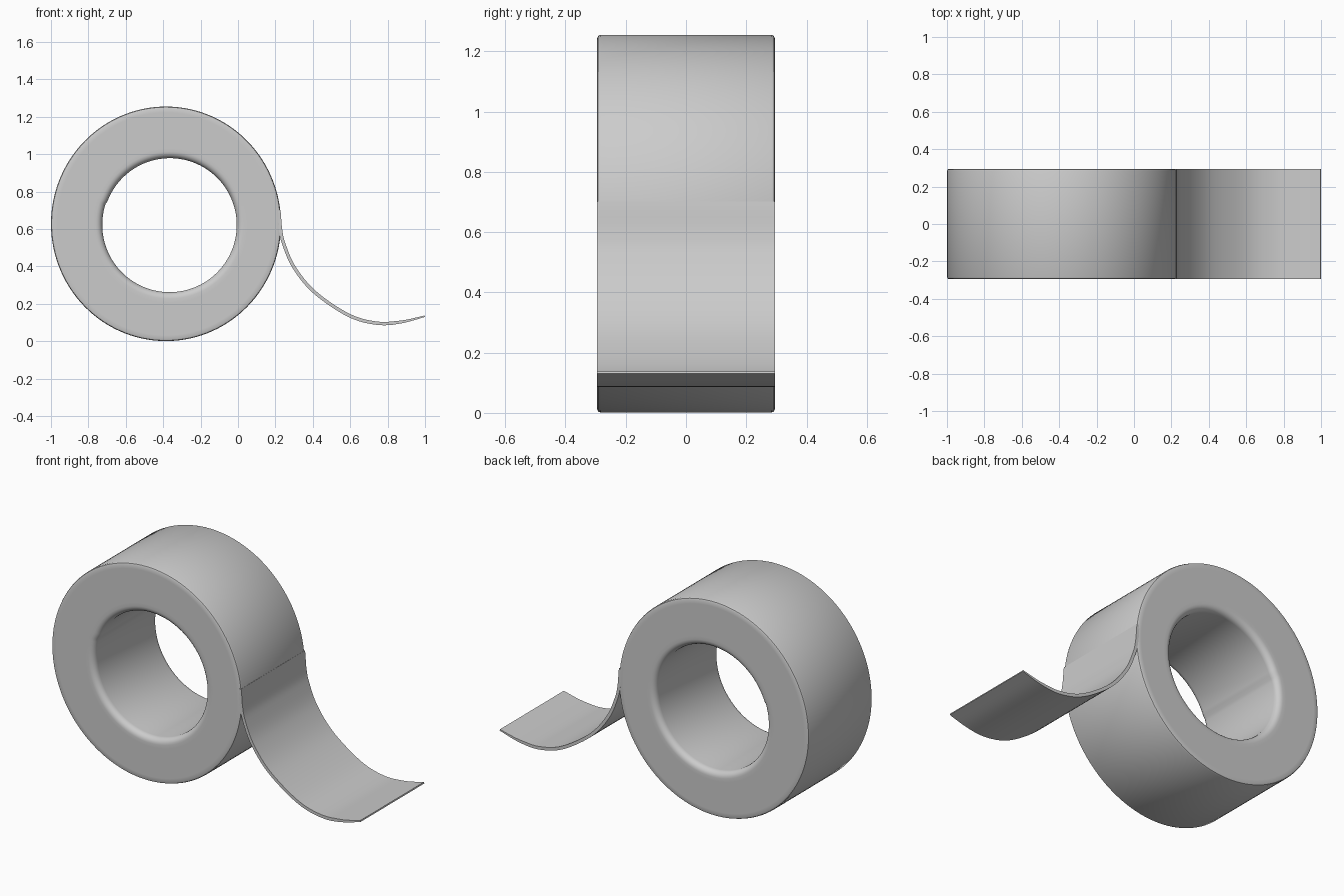
import bpy, bmesh
from math import sin, cos, pi, radians
from mathutils import Vector

cube = bpy.data.objects.get("Cube")
if cube:
    bpy.data.objects.remove(cube)

HALF = 0.295  # half the tape width

grey = bpy.data.materials.new("tape grey")
grey.use_nodes = True
colour = (0.6, 0.6, 0.6, 1)
grey.diffuse_color = colour
grey.node_tree.nodes["Principled BSDF"].inputs["Base Color"].default_value = colour


def loft(name, sections, closed):
    """Skin a row of equal closed cross-sections; cap the ends if open."""
    bm = bmesh.new()
    rings = [[bm.verts.new(p) for p in s] for s in sections]
    n = len(rings[0])
    pairs = list(zip(rings, rings[1:]))
    if closed:
        pairs.append((rings[-1], rings[0]))
    for a, b in pairs:
        for i in range(n):
            j = (i + 1) % n
            bm.faces.new((a[i], a[j], b[j], b[i]))
    if not closed:
        bm.faces.new(rings[0])
        bm.faces.new(rings[-1])
    bmesh.ops.recalc_face_normals(bm, faces=bm.faces)
    mesh = bpy.data.meshes.new(name)
    bm.to_mesh(mesh)
    bm.free()
    mesh.materials.append(grey)
    obj = bpy.data.objects.new(name, mesh)
    bpy.context.collection.objects.link(obj)
    bpy.ops.object.select_all(action='DESELECT')
    obj.select_set(True)
    bpy.context.view_layer.objects.active = obj
    bpy.ops.object.shade_smooth_by_angle(angle=radians(35))
    return obj


# Cross-section of the roll: (blend 0 = hole, 1 = outside; radial inset; y)
def half_section():
    pts = []
    rim, edge, steps = 0.035, 0.012, 5
    for k in range(steps + 1):          # soft rim of the hole
        t = pi / 2 * k / steps
        pts.append((0, rim * (1 - cos(t)), -HALF + rim * (1 - sin(t))))
    pts.append((0, rim + 0.02, -HALF))
    pts.append((1, -edge - 0.02, -HALF))
    for k in range(3):                  # small outer bevel
        t = pi / 2 * k / 2
        pts.append((1, -edge * (1 - sin(t)), -HALF + edge * (1 - cos(t))))
    return pts


front = half_section()
profile = front + [(s, d, -y) for s, d, y in reversed(front)]

# Roll, with the small step where the tape starts inside the hole
SEAM = radians(162)
COUNT = 120
roll_sections = []
for i in range(COUNT):
    f = i / (COUNT - 1)
    a = SEAM + 2 * pi * i / COUNT
    section = []
    for outside, d, y in profile:
        if outside:
            x, z = -0.385 + (0.615 + d) * cos(a), 0.628 + (0.627 + d) * sin(a)
        else:
            r = 0.361 - 0.005 * f + d
            x, z = -0.365 + r * cos(a), 0.622 + r * sin(a)
        section.append((x, y, z))
    roll_sections.append(section)
loft("tape_roll", roll_sections, True)

# Loose tape end, swept along a smooth path
path = [Vector(p) for p in (
    (0.20, 0.78), (0.218, 0.70), (0.227, 0.60), (0.245, 0.52), (0.30, 0.395),
    (0.41, 0.262), (0.59, 0.14), (0.74, 0.097), (0.87, 0.103), (0.998, 0.134),
    (1.12, 0.17))]


def spline(p, q, r, s, t):
    return 0.5 * (2 * q + (r - p) * t + (2 * p - 5 * q + 4 * r - s) * t * t
                  + (3 * q - p - 3 * r + s) * t ** 3)


line = [spline(*path[i:i + 4], k / 6) for i in range(len(path) - 3) for k in range(6)]
line.append(path[-2])

strip_sections = []
for i, p in enumerate(line):
    tangent = (line[min(i + 1, len(line) - 1)] - line[max(i - 1, 0)]).normalized()
    normal = Vector((-tangent.y, tangent.x))
    half = 0.009 if i < len(line) - 8 else 0.004 + 0.005 * (len(line) - 1 - i) / 8
    a, b = p + normal * half, p - normal * half
    strip_sections.append([(a.x, -HALF, a.y), (a.x, HALF, a.y),
                           (b.x, HALF, b.y), (b.x, -HALF, b.y)])
loft("loose_tape_end", strip_sections, False)
